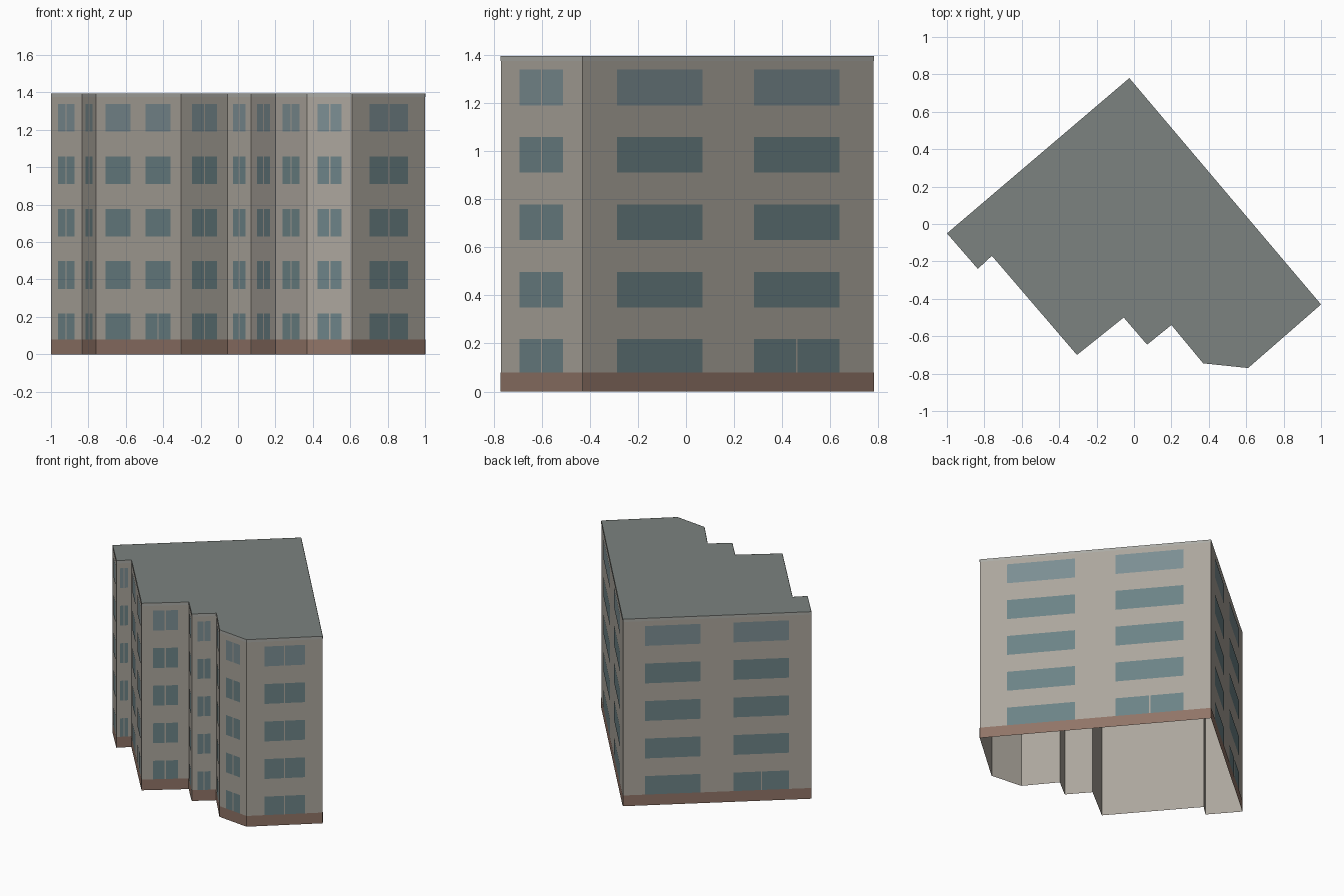
import bpy
import bmesh
from mathutils import Vector

if "Cube" in bpy.data.objects:
    bpy.data.objects.remove(bpy.data.objects["Cube"])

H = 1.395          # building height
EPS = 0.0015       # stand-off of panels from the walls
UP = Vector((0, 0, 1))

# Footprint, counter-clockwise from the left corner
PLAN = [Vector((x, y, 0)) for x, y in [
    (-1.0, -0.05), (-0.835, -0.24), (-0.76, -0.17), (-0.305, -0.70),
    (-0.055, -0.50), (0.07, -0.645), (0.20, -0.54), (0.37, -0.745),
    (0.61, -0.77), (1.0, -0.43), (-0.025, 0.78)]]
WALLS = list(zip(PLAN, PLAN[1:] + PLAN[:1]))


def material(name, rgb):
    mat = bpy.data.materials.new(name)
    mat.diffuse_color = (*rgb, 1)
    mat.use_nodes = True
    mat.node_tree.nodes["Principled BSDF"].inputs["Base Color"].default_value = mat.diffuse_color
    return mat


def make(name, bm, mat):
    mesh = bpy.data.meshes.new(name)
    bm.to_mesh(mesh)
    bm.free()
    mesh.materials.append(mat)
    obj = bpy.data.objects.new(name, mesh)
    bpy.context.collection.objects.link(obj)
    return obj


def panel(bm, wall, u0, u1, z0, z1, off=EPS):
    """Outward-facing rectangle on a wall, u given as a fraction of its length."""
    a, b = wall
    out = (b - a).cross(UP).normalized() * off
    p, q = a.lerp(b, u0) + out, a.lerp(b, u1) + out
    bm.faces.new([bm.verts.new(v) for v in
                  (p + UP * z0, q + UP * z0, q + UP * z1, p + UP * z1)])


def split_panel(bm, wall, u0, u1, z0, z1):
    """Two panes with a narrow mullion between them."""
    gap = 0.004 / (wall[1] - wall[0]).length
    mid = (u0 + u1) / 2
    panel(bm, wall, u0, mid - gap, z0, z1)
    panel(bm, wall, mid + gap, u1, z0, z1)


wall_mat = material("wall_plaster", (0.41, 0.38, 0.335))
roof_mat = material("roof_grey", (0.20, 0.225, 0.215))
plinth_mat = material("plinth_brown", (0.28, 0.175, 0.135))
glass_mat = material("window_glass", (0.15, 0.225, 0.24))
top_glass_mat = material("window_glass_light", (0.20, 0.27, 0.29))
trim_mat = material("trim_grey", (0.41, 0.41, 0.38))

# Outer walls, open underneath
bm = bmesh.new()
for wall in WALLS:
    panel(bm, wall, 0, 1, 0, H, 0)
bmesh.ops.remove_doubles(bm, verts=bm.verts, dist=1e-5)
make("walls", bm, wall_mat)

# Flat roof
bm = bmesh.new()
bm.faces.new([bm.verts.new(p + UP * H) for p in PLAN])
make("roof", bm, roof_mat)

# Plinth band at the ground and thin trim under the roof
for name, z0, z1, mat in (("plinth", 0, 0.08, plinth_mat),
                          ("roof_trim", H - 0.02, H, trim_mat)):
    bm = bmesh.new()
    for wall in WALLS:
        panel(bm, wall, 0, 1, z0, z1)
    make(name, bm, mat)

# Windows: five floors; long walls have two, short walls one split window
for floor in range(5):
    bm = bmesh.new()
    z0 = max(0.08, 0.07 + 0.28 * floor)
    z1 = 0.218 + 0.28 * floor
    for wall in WALLS:
        if (wall[1] - wall[0]).length > 0.6:
            panel(bm, wall, 0.118, 0.412, z0, z1)
            second = split_panel if floor == 0 else panel
            second(bm, wall, 0.588, 0.882, z0, z1)
        else:
            split_panel(bm, wall, 0.235, 0.765, z0, z1)
    make(f"windows_floor_{floor + 1}", bm,
         top_glass_mat if floor == 4 else glass_mat)
